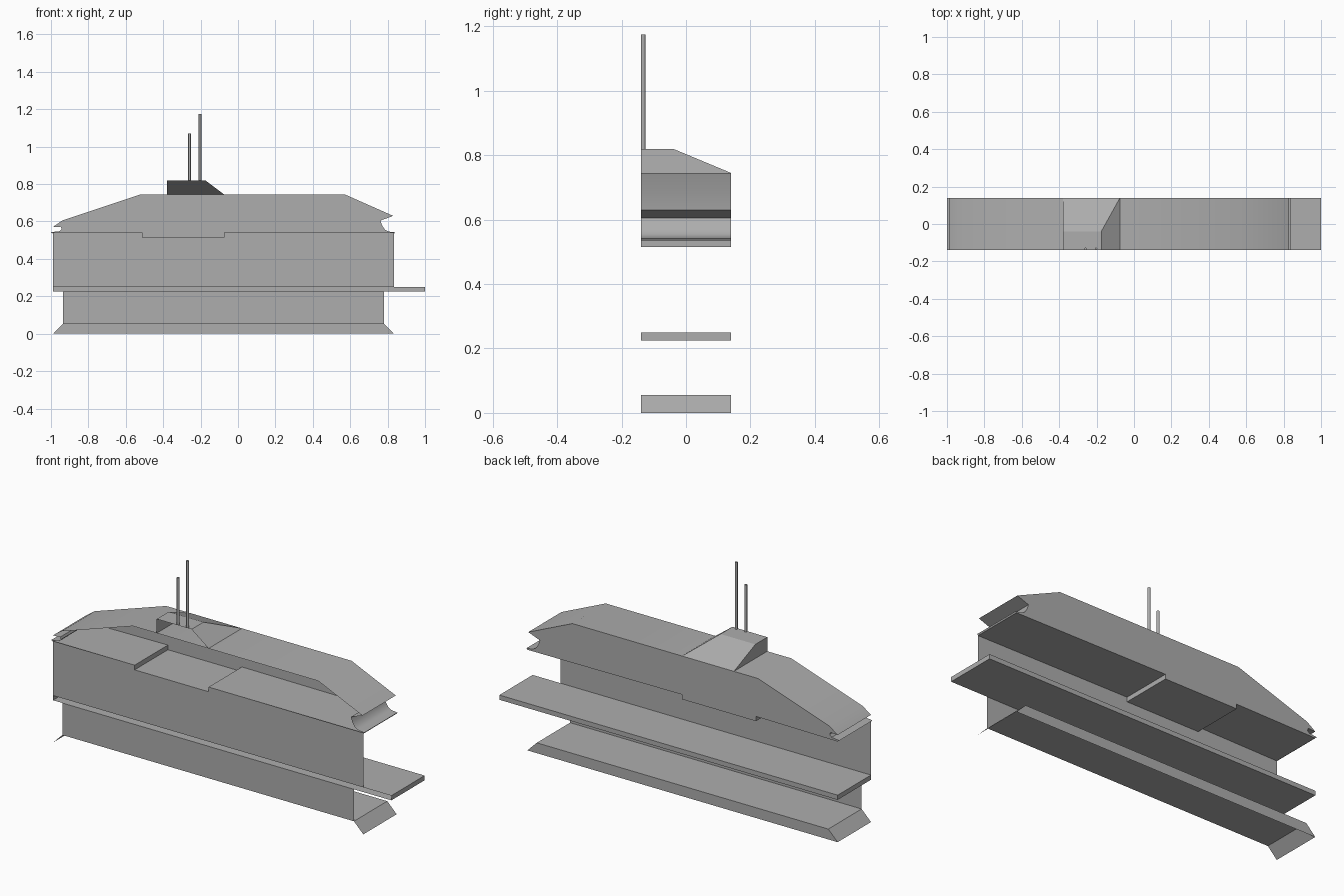
import bpy
import bmesh
from math import radians

if "Cube" in bpy.data.objects:
    bpy.data.objects.remove(bpy.data.objects["Cube"], do_unlink=True)

FRONT, BACK = -0.14, 0.14

grey = bpy.data.materials.new("plain grey")
grey.use_nodes = True
grey.diffuse_color = (0.42, 0.42, 0.42, 1)
grey.node_tree.nodes["Principled BSDF"].inputs["Base Color"].default_value = (0.42, 0.42, 0.42, 1)


def finish(name, bm, smooth=False):
    bmesh.ops.recalc_face_normals(bm, faces=bm.faces)
    mesh = bpy.data.meshes.new(name)
    bm.to_mesh(mesh)
    bm.free()
    mesh.materials.append(grey)
    obj = bpy.data.objects.new(name, mesh)
    bpy.context.collection.objects.link(obj)
    if smooth:
        bpy.ops.object.select_all(action="DESELECT")
        bpy.context.view_layer.objects.active = obj
        obj.select_set(True)
        bpy.ops.object.shade_smooth_by_angle(angle=radians(35))
    return obj


def shell(name, profile, open_last=False, smooth=False):
    """Extrude an (x, z) outline through the depth: closed at the back, open at the front."""
    bm = bmesh.new()
    front = [bm.verts.new((x, FRONT, z)) for x, z in profile]
    back = [bm.verts.new((x, BACK, z)) for x, z in profile]
    n = len(profile)
    for i in range(n - open_last):
        j = (i + 1) % n
        bm.faces.new((front[i], front[j], back[j], back[i]))
    bm.faces.new(back)
    return finish(name, bm, smooth)


def panel(name, outline):
    """Flat wall on the front plane."""
    bm = bmesh.new()
    face = bm.faces.new([bm.verts.new((x, FRONT, z)) for x, z in outline])
    mesh_obj = finish(name, bm)
    if mesh_obj.data.polygons[0].normal.y > 0:
        mesh_obj.data.flip_normals()


# Stepped underside shared by the upper hull and the wall below it
step = [(-0.51, 0.54), (-0.51, 0.515), (-0.075, 0.515), (-0.075, 0.54)]

# Upper hull with grooved ends
right_end = [(0.835, 0.535), (0.84, 0.542), (0.805, 0.546), (0.785, 0.557),
             (0.77, 0.58), (0.762, 0.605), (0.83, 0.63)]
left_end = [(-0.94, 0.605), (-0.99, 0.57), (-0.948, 0.572), (-0.943, 0.56),
            (-0.955, 0.548), (-1.0, 0.543), (-0.99, 0.535)]
shell("upper_hull", step + right_end + [(0.57, 0.745), (-0.52, 0.745)] + left_end, smooth=True)

# Walls between the levels
panel("upper_wall", [(-0.99, 0.25), (0.835, 0.25), (0.835, 0.54)] + step[::-1] + [(-0.99, 0.54)])
panel("lower_wall", [(-0.935, 0.055), (0.78, 0.055), (0.78, 0.225), (-0.935, 0.225)])

# Long middle deck and flared base, which is open underneath
shell("middle_deck", [(-0.99, 0.225), (1.0, 0.225), (1.0, 0.25), (-0.99, 0.25)])
shell("base_skirt", [(0.835, 0), (0.78, 0.055), (-0.935, 0.055), (-0.99, 0)], open_last=True)

# Cabin with sloping back and side, open at the front
bm = bmesh.new()
v = [bm.verts.new(p) for p in (
    (-0.38, FRONT, 0.745), (-0.38, FRONT, 0.82), (-0.38, -0.04, 0.82), (-0.38, BACK, 0.745),
    (-0.075, FRONT, 0.745), (-0.175, FRONT, 0.82), (-0.175, -0.04, 0.82), (-0.075, BACK, 0.745))]
for ids in ((0, 1, 2, 3), (1, 5, 6, 2), (2, 6, 7, 3), (4, 7, 6, 5)):
    bm.faces.new([v[i] for i in ids])
finish("cabin", bm)

# Two masts
for name, x, top in (("tall_mast", -0.203, 1.175), ("short_mast", -0.259, 1.07)):
    bm = bmesh.new()
    bmesh.ops.create_cone(bm, cap_ends=True, segments=12, radius1=0.007, radius2=0.007, depth=top - 0.82)
    bmesh.ops.translate(bm, verts=bm.verts, vec=(x, FRONT + 0.007, (top + 0.82) / 2))
    finish(name, bm, smooth=True)
